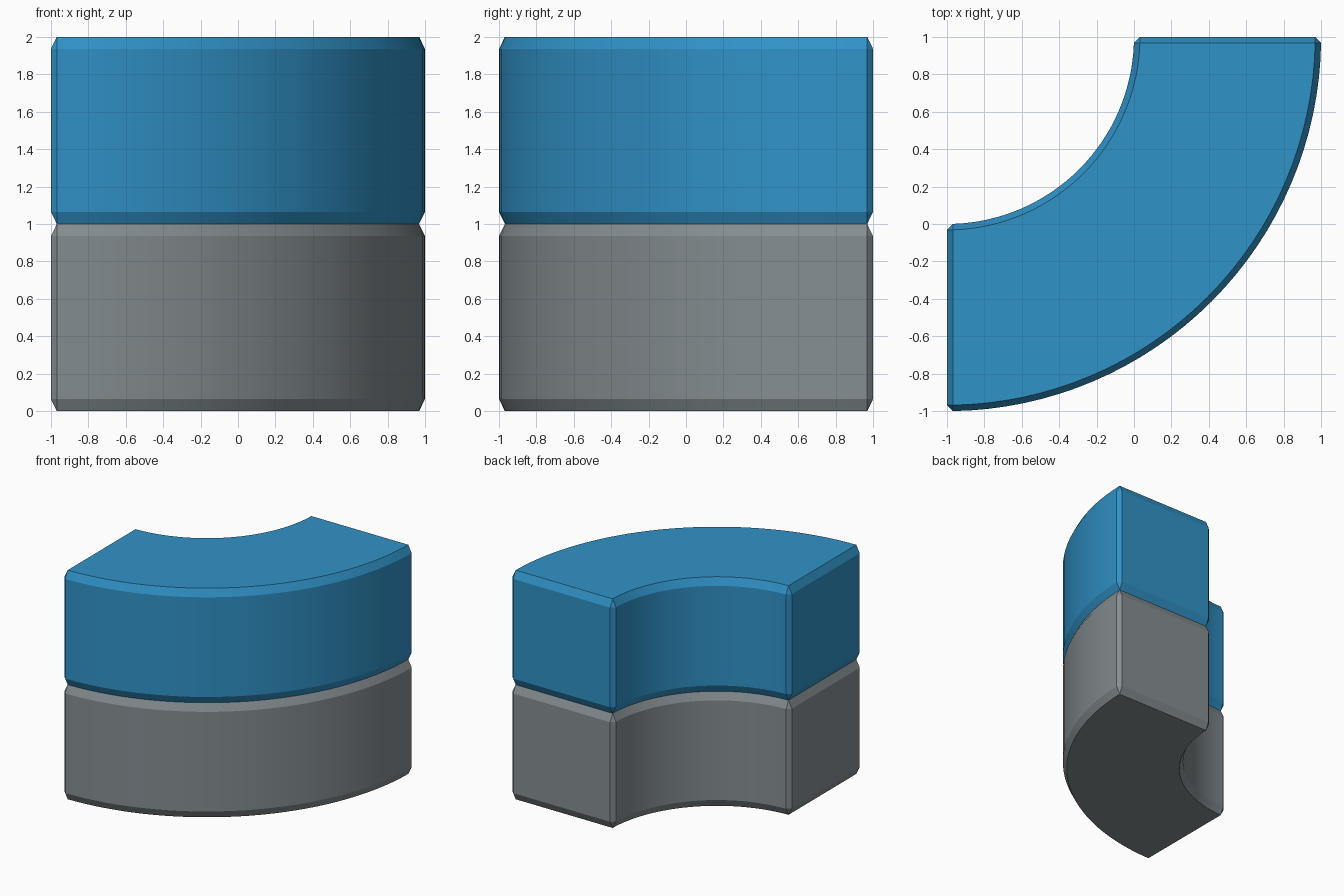
import bpy, bmesh, math

if "Cube" in bpy.data.objects:
    bpy.data.objects.remove(bpy.data.objects["Cube"])

CX, CY = -1.0, 1.0        # centre of the curve
R_IN, R_OUT = 1.0, 2.0
BEV, BEV_H = 0.032, 0.065  # bevel width and height
SEG = 32


def material(name, rgb):
    m = bpy.data.materials.new(name)
    m.diffuse_color = (*rgb, 1)
    m.use_nodes = True
    m.node_tree.nodes["Principled BSDF"].inputs["Base Color"].default_value = m.diffuse_color
    return m


def arc(r):
    # quarter arc stopping one bevel width short of both end planes
    a0 = math.asin(BEV / r)
    a1 = math.pi / 2 - a0
    pts = []
    for i in range(SEG + 1):
        a = a0 + (a1 - a0) * i / SEG
        pts.append((CX + r * math.sin(a), CY - r * math.cos(a)))
    return pts


def curved_block(name, z, mat):
    bm = bmesh.new()

    def loop(pts, h):
        return [bm.verts.new((x, y, z + h)) for x, y in pts]

    # full-width outline: outer arc, far end, inner arc, near end
    outer, inner = arc(R_OUT), arc(R_IN)
    wall = (outer
            + [(CX + R_OUT - BEV, CY), (CX + R_IN + BEV, CY)]
            + inner[::-1]
            + [(CX, CY - R_IN - BEV), (CX, CY - R_OUT + BEV)])
    # inset outline for the top and bottom faces
    cap_out, cap_in = arc(R_OUT - BEV), arc(R_IN + BEV)
    cap = (cap_out + [cap_out[-1], cap_in[-1]]
           + cap_in[::-1] + [cap_in[0], cap_out[0]])
    n = len(wall)

    rings = [loop(cap, 0), loop(wall, BEV_H), loop(wall, 1 - BEV_H), loop(cap, 1)]
    for lo, hi in zip(rings, rings[1:]):
        for i in range(n):
            j = (i + 1) % n
            bm.faces.new((lo[i], lo[j], hi[j], hi[i]))
    # flat caps, as strips between the two arcs
    for ring, flip in ((rings[0], True), (rings[3], False)):
        o = ring[:SEG + 1]
        c = ring[SEG + 3:2 * SEG + 4][::-1]
        for i in range(SEG):
            q = [o[i], o[i + 1], c[i + 1], c[i]]
            bm.faces.new(q[::-1] if flip else q)
    # corner bevels collapse to triangles
    bmesh.ops.remove_doubles(bm, verts=bm.verts, dist=1e-5)
    bmesh.ops.recalc_face_normals(bm, faces=bm.faces)

    me = bpy.data.meshes.new(name)
    bm.to_mesh(me)
    bm.free()
    me.materials.append(mat)
    ob = bpy.data.objects.new(name, me)
    bpy.context.collection.objects.link(ob)
    bpy.ops.object.select_all(action='DESELECT')
    ob.select_set(True)
    bpy.context.view_layer.objects.active = ob
    bpy.ops.object.shade_smooth_by_angle(angle=math.radians(15))


curved_block("lower_curved_block", 0, material("grey", (0.235, 0.27, 0.285)))
curved_block("upper_curved_block", 1, material("blue", (0.03, 0.29, 0.58)))
